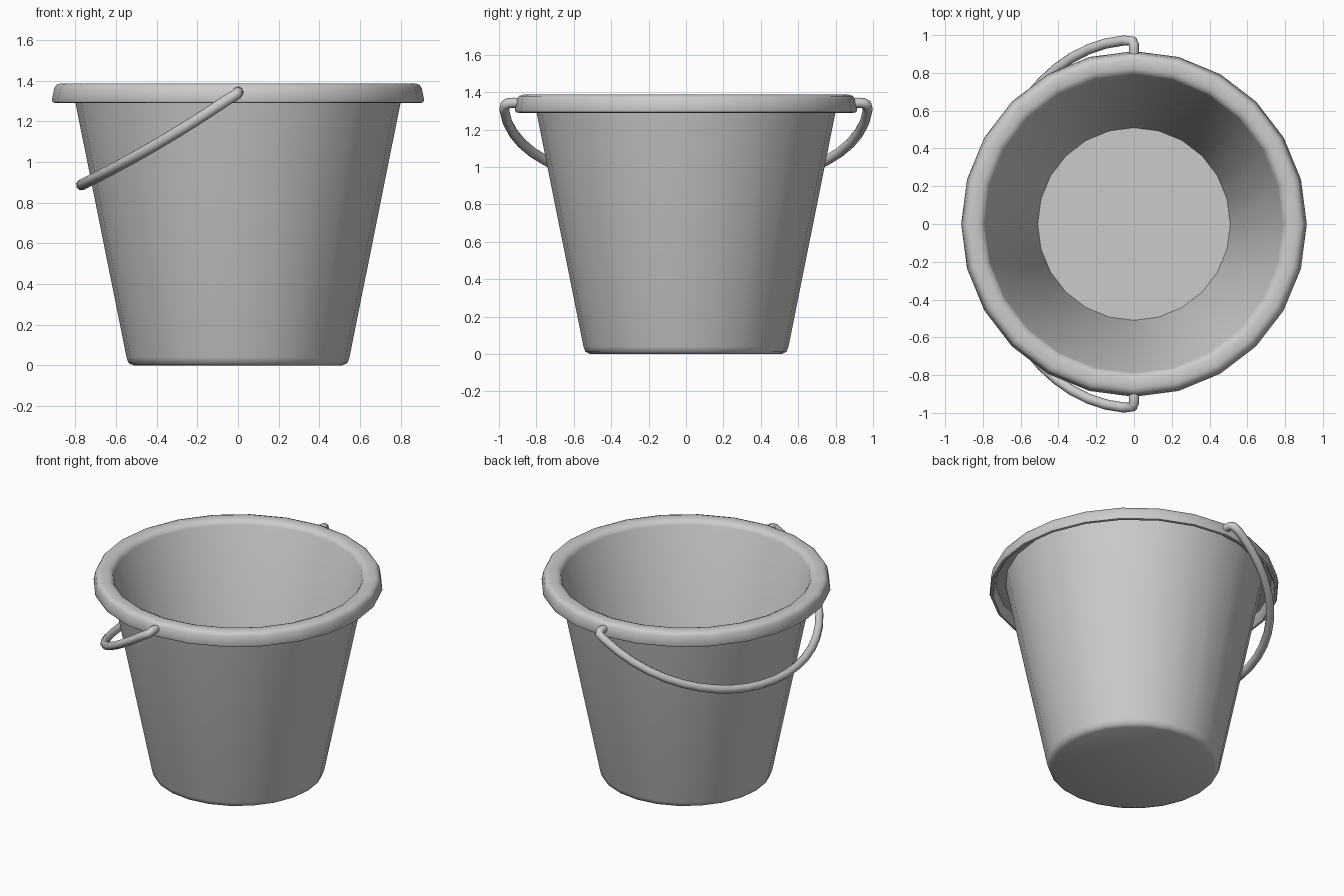
import bpy, bmesh, math

if "Cube" in bpy.data.objects:
    bpy.data.objects.remove(bpy.data.objects["Cube"])

SIDES = 24


def lathe(name, profile):
    """Revolve an (r, z) profile around z; r = 0 becomes a pole."""
    bm = bmesh.new()
    rings = []
    for r, z in profile:
        if r == 0:
            rings.append([bm.verts.new((0, 0, z))] * SIDES)
        else:
            rings.append([bm.verts.new((r * math.cos(2 * math.pi * i / SIDES),
                                        r * math.sin(2 * math.pi * i / SIDES), z))
                          for i in range(SIDES)])
    for a, b in zip(rings, rings[1:]):
        for i in range(SIDES):
            j = (i + 1) % SIDES
            bm.faces.new(list(dict.fromkeys((a[i], a[j], b[j], b[i]))))
    bmesh.ops.recalc_face_normals(bm, faces=bm.faces[:])
    me = bpy.data.meshes.new(name)
    bm.to_mesh(me)
    bm.free()
    ob = bpy.data.objects.new(name, me)
    bpy.context.collection.objects.link(ob)
    return ob


def smooth(ob, angle):
    bpy.ops.object.select_all(action='DESELECT')
    ob.select_set(True)
    bpy.context.view_layer.objects.active = ob
    if ob.type == 'CURVE':
        bpy.ops.object.convert(target='MESH')
    bpy.ops.object.shade_smooth_by_angle(angle=math.radians(angle))


# Bucket: inner floor and wall, rolled hollow lip, outer wall, underside
bucket = lathe("bucket", [
    (0, 0.03), (0.51, 0.03), (0.788, 1.355),
    (0.80, 1.376), (0.825, 1.387), (0.87, 1.387), (0.893, 1.38), (0.904, 1.362),
    (0.915, 1.305), (0.91, 1.293), (0.895, 1.29), (0.885, 1.30),
    (0.873, 1.355), (0.812, 1.355),
    (0.548, 0.04), (0.538, 0.012), (0.512, 0), (0, 0)])
smooth(bucket, 50)

# Handle: half-ellipse wire hanging toward -x, hooked into the lip at both ends
hook = [(0, 0.875, 1.337), (0, 0.92, 1.344), (-0.001, 0.95, 1.342), (-0.008, 0.968, 1.332)]
arc = []
for k in range(25):
    a = math.radians(4 + 172 * k / 24)
    x = -0.77 * math.sin(a)
    arc.append((x, 0.974 * math.cos(a), 1.342 + 0.69 * x + 0.13 * x * x))
path = hook + arc + [(x, -y, z) for x, y, z in reversed(hook)]

cu = bpy.data.curves.new("handle", 'CURVE')
cu.dimensions = '3D'
cu.bevel_depth = 0.027
cu.bevel_resolution = 2
cu.use_fill_caps = True
sp = cu.splines.new('POLY')
sp.points.add(len(path) - 1)
for p, co in zip(sp.points, path):
    p.co = (*co, 1)
handle = bpy.data.objects.new("handle", cu)
bpy.context.collection.objects.link(handle)
smooth(handle, 60)
